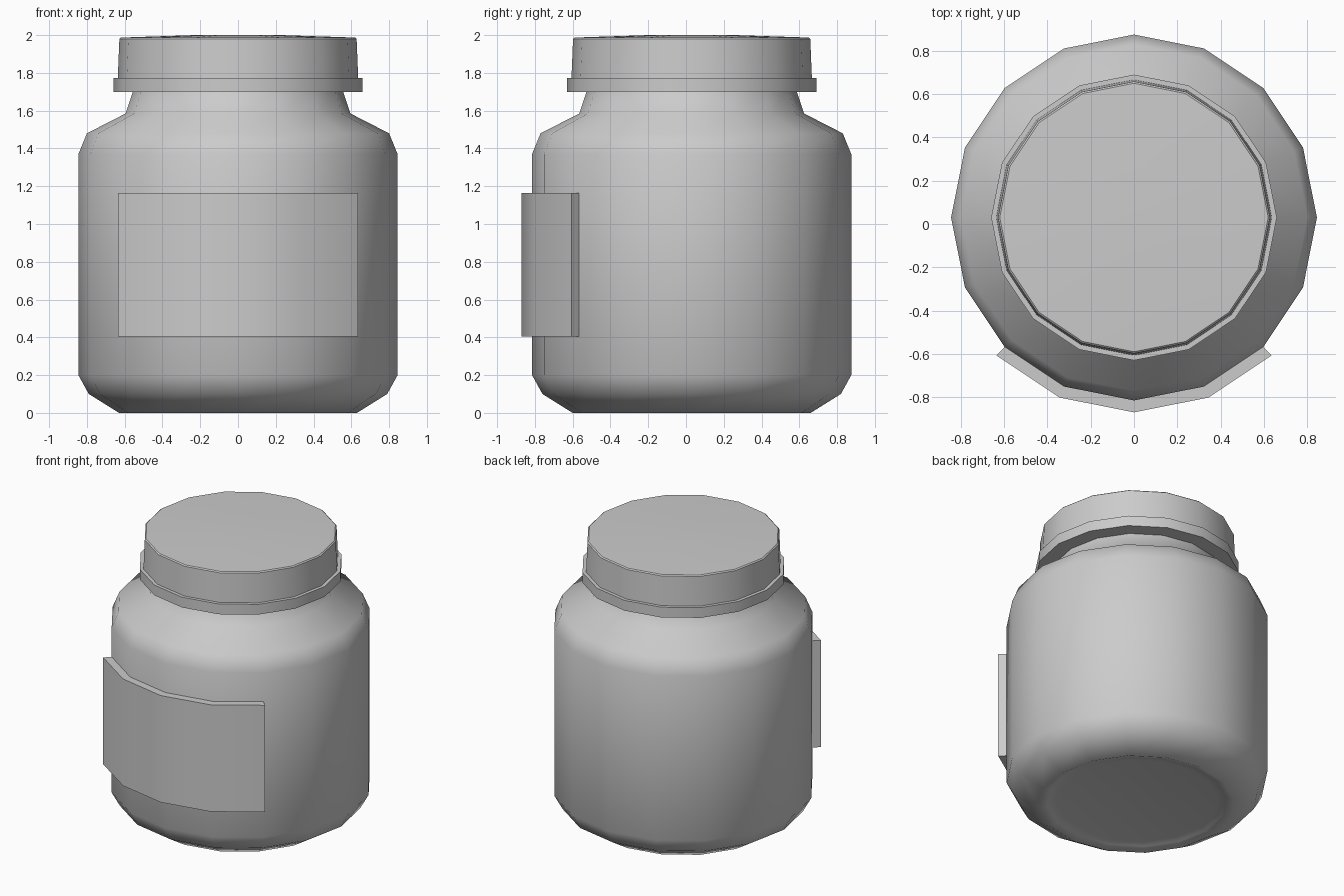
import bpy, bmesh, math

if "Cube" in bpy.data.objects:
    bpy.data.objects.remove(bpy.data.objects["Cube"])

SIDES, CY = 16, 0.03


def finish(name, bm, angle):
    bmesh.ops.recalc_face_normals(bm, faces=bm.faces)
    mesh = bpy.data.meshes.new(name)
    bm.to_mesh(mesh)
    bm.free()
    ob = bpy.data.objects.new(name, mesh)
    bpy.context.collection.objects.link(ob)
    bpy.ops.object.select_all(action='DESELECT')
    ob.select_set(True)
    bpy.context.view_layer.objects.active = ob
    bpy.ops.object.shade_smooth_by_angle(angle=math.radians(angle))
    return ob


def point(r, i, z):
    a = 2 * math.pi * i / SIDES
    return (r * math.cos(a), CY + r * math.sin(a), z)


def lathe(name, profile, angle):
    bm = bmesh.new()
    rings = [[bm.verts.new(point(r, i, z)) for i in range(SIDES)] for r, z in profile]
    for a, b in zip(rings, rings[1:]):
        for i in range(SIDES):
            j = (i + 1) % SIDES
            bm.faces.new((a[i], a[j], b[j], b[i]))
    bm.faces.new(rings[0])
    bm.faces.new(rings[-1])
    return finish(name, bm, angle)


# Jar with shallow recessed base, rounded shoulders and neck
lathe("jar_body", [(0.52, 0.03), (0.58, 0.02), (0.63, 0.0), (0.79, 0.10), (0.845, 0.20),
                   (0.845, 1.37), (0.80, 1.48), (0.595, 1.585), (0.55, 1.72)], 70)

# Screw lid with slightly domed top
lathe("lid", [(0.637, 1.76), (0.628, 1.98), (0.62, 1.987), (0.23, 2.0)], 30)

# Sealing band under the lid
lathe("lid_band", [(0.66, 1.70), (0.66, 1.773)], 30)

# Raised label wrapped around the front quarter of the jar
bm = bmesh.new()
sections = []
for i in range(10, 15):
    sections.append([bm.verts.new(point(r, i, z)) for r, z in
                     ((0.90, 0.405), (0.90, 1.165), (0.835, 1.165), (0.835, 0.405))])
for a, b in zip(sections, sections[1:]):
    for k in range(4):
        m = (k + 1) % 4
        bm.faces.new((a[k], a[m], b[m], b[k]))
bm.faces.new(sections[0])
bm.faces.new(sections[-1])
finish("label", bm, 30)
